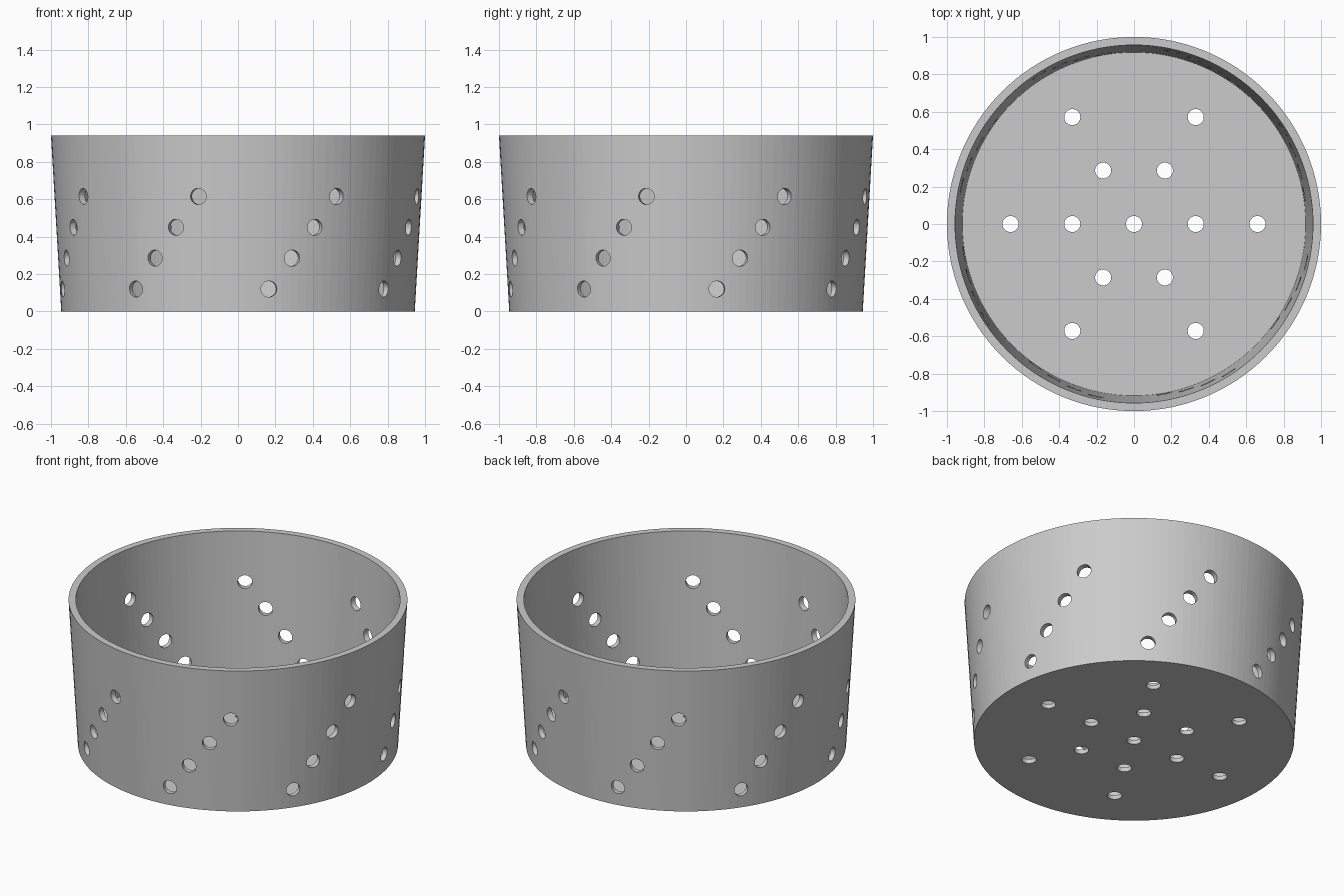
import bpy, bmesh, math
from mathutils import Matrix

if "Cube" in bpy.data.objects:
    bpy.data.objects.remove(bpy.data.objects["Cube"])

SEGMENTS = 128
HEIGHT = 0.94
HOLE_RADIUS = 0.043

grey = bpy.data.materials.new("light grey")
grey.diffuse_color = (0.6, 0.6, 0.6, 1)
grey.use_nodes = True
grey.node_tree.nodes["Principled BSDF"].inputs["Base Color"].default_value = grey.diffuse_color


def add_object(name, bm):
    bmesh.ops.recalc_face_normals(bm, faces=bm.faces)
    mesh = bpy.data.meshes.new(name)
    bm.to_mesh(mesh)
    bm.free()
    mesh.materials.append(grey)
    obj = bpy.data.objects.new(name, mesh)
    bpy.context.collection.objects.link(obj)
    return obj


def lathe_solid(profile):
    """Revolve (radius, height) points and cap both ends."""
    bm = bmesh.new()
    rings = []
    for r, z in profile:
        rings.append([bm.verts.new((r * math.cos(2 * math.pi * i / SEGMENTS),
                                    r * math.sin(2 * math.pi * i / SEGMENTS), z))
                      for i in range(SEGMENTS)])
    for a, b in zip(rings, rings[1:]):
        for i in range(SEGMENTS):
            j = (i + 1) % SEGMENTS
            bm.faces.new((a[i], a[j], b[j], b[i]))
    bm.faces.new(rings[0])
    bm.faces.new(rings[-1])
    return bm


def add_peg(bm, matrix):
    bmesh.ops.create_cone(bm, cap_ends=True, segments=32, radius1=HOLE_RADIUS,
                          radius2=HOLE_RADIUS, depth=0.16, matrix=matrix)


# Tapered open basket: outer wall, flat rim, inner wall, floor
basket = add_object("basket", lathe_solid(
    [(0.945, 0), (1.0, HEIGHT), (0.957, HEIGHT), (0.918, 0.028)]))

# Drain holes in the floor: centre plus two rings of six
pegs = bmesh.new()
add_peg(pegs, Matrix.Identity(4))
for radius in (0.33, 0.66):
    for k in range(6):
        a = math.radians(60 * k)
        add_peg(pegs, Matrix.Translation((radius * math.cos(a), radius * math.sin(a), 0)))

# Wall holes: four rows of eight, each row turned a little further
for row in range(4):
    for k in range(8):
        a = math.radians(10 + 7.5 * row + 45 * k)
        add_peg(pegs, Matrix.Rotation(a, 4, 'Z')
                @ Matrix.Translation((0.955, 0, 0.12 + 0.165 * row))
                @ Matrix.Rotation(math.pi / 2, 4, 'Y'))
cutter = add_object("hole_cutter", pegs)
cutter.hide_render = True

# Cut the holes
cut = basket.modifiers.new("holes", 'BOOLEAN')
cut.operation = 'DIFFERENCE'
cut.solver = 'EXACT'
cut.object = cutter
bpy.context.view_layer.objects.active = basket
basket.select_set(True)
bpy.ops.object.modifier_apply(modifier=cut.name)
bpy.data.objects.remove(cutter)
